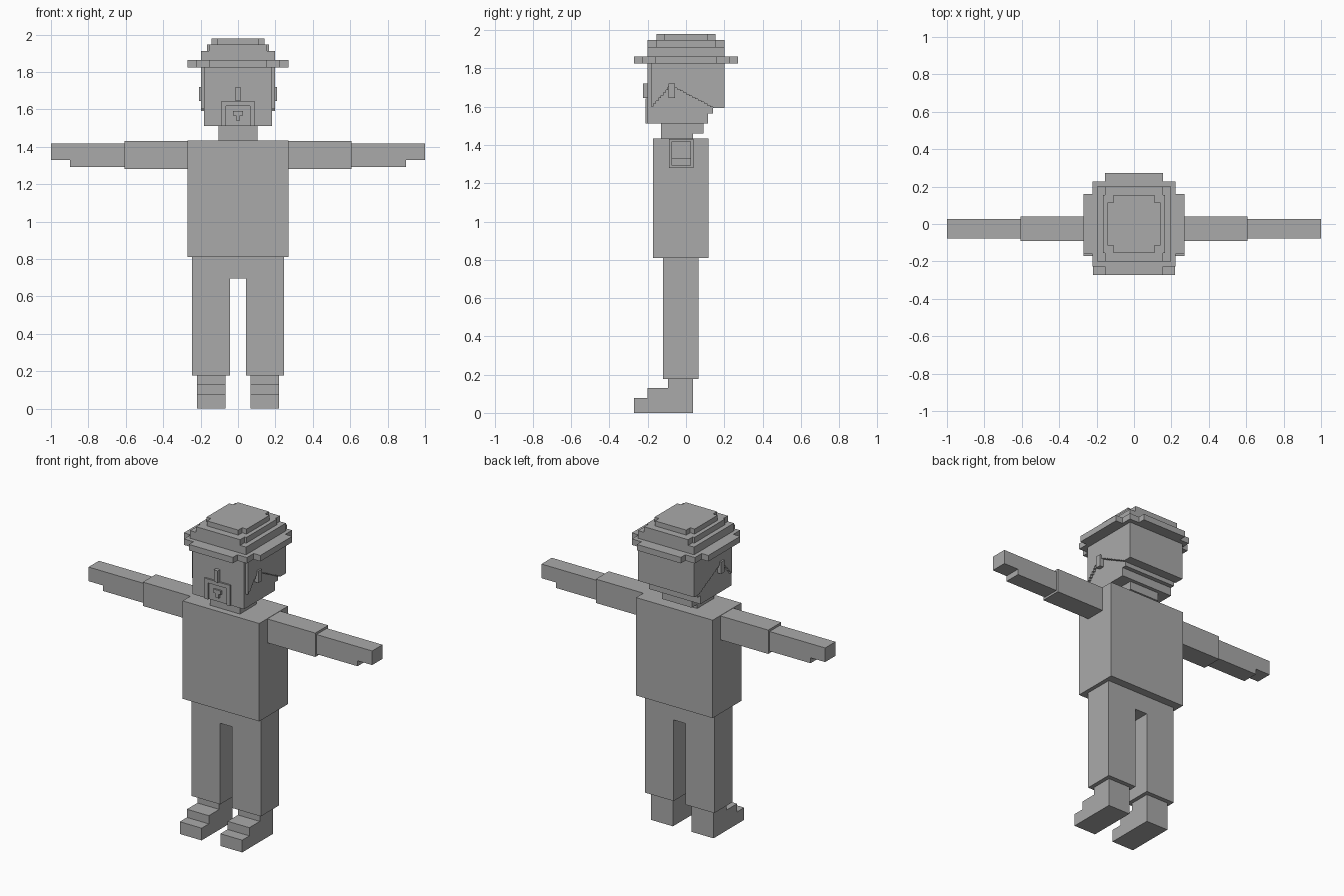
import bpy, bmesh

grey = bpy.data.materials.new("plain_grey")
grey.diffuse_color = (0.4, 0.4, 0.4, 1)


def prism(name, outline, axis, lo, hi):
    """Extrude a 2D outline along an axis: x takes (y,z), y takes (x,z), z takes (x,y)."""
    def place(p, d):
        return {"x": (d, p[0], p[1]), "y": (p[0], d, p[1]), "z": (p[0], p[1], d)}[axis]
    bm = bmesh.new()
    a = [bm.verts.new(place(p, lo)) for p in outline]
    b = [bm.verts.new(place(p, hi)) for p in outline]
    bm.faces.new(a)
    bm.faces.new(b)
    n = len(a)
    for i in range(n):
        j = (i + 1) % n
        bm.faces.new((a[i], a[j], b[j], b[i]))
    bmesh.ops.recalc_face_normals(bm, faces=bm.faces)
    mesh = bpy.data.meshes.new(name)
    bm.to_mesh(mesh)
    bm.free()
    mesh.materials.append(grey)
    ob = bpy.data.objects.new(name, mesh)
    bpy.context.collection.objects.link(ob)
    return ob


def box(name, x0, x1, y0, y1, z0, z1):
    return prism(name, [(x0, y0), (x1, y0), (x1, y1), (x0, y1)], "z", z0, z1)


def mirrored(ob):
    """Mirror a part across the body's centre line."""
    ob.modifiers.new("mirror", "MIRROR").use_axis[0] = True
    return ob


def stepped_plate(name, corner, z0, z1):
    """Plate whose four corners are notched; corner lists points of the +x +y quarter."""
    pts = list(corner)
    pts += [(-x, y) for x, y in reversed(corner)]
    pts += [(-x, -y) for x, y in corner]
    pts += [(x, -y) for x, y in reversed(corner)]
    return prism(name, pts, "z", z0, z1)


# Torso, trousers and neck
box("torso", -0.27, 0.27, -0.172, 0.117, 0.81, 1.434)
prism("trousers", [(-0.245, 0.178), (-0.042, 0.178), (-0.042, 0.695), (0.042, 0.695),
                   (0.042, 0.178), (0.245, 0.178), (0.245, 0.81), (-0.245, 0.81)],
      "y", -0.12, 0.065)
prism("neck", [(-0.13, 1.434), (0.037, 1.434), (0.037, 1.46), (0.092, 1.46),
               (0.092, 1.515), (-0.13, 1.515)], "x", -0.105, 0.105)

# Shoes stepping down to the toe
mirrored(prism("shoe", [(-0.272, 0), (0.037, 0), (0.037, 0.178), (-0.095, 0.178),
                        (-0.095, 0.13), (-0.2, 0.13), (-0.2, 0.078), (-0.272, 0.078)],
               "x", 0.066, 0.22))

# Sleeves, and forearms with a stepped hand
mirrored(box("sleeve", 0.27, 0.608, -0.09, 0.04, 1.28, 1.432))
mirrored(prism("forearm", [(0.608, 1.293), (0.897, 1.293), (0.897, 1.328), (1.0, 1.328),
                           (1.0, 1.418), (0.608, 1.418)], "y", -0.077, 0.027))

# Head with a stepped nape
prism("head", [(-0.2, 1.512), (0.115, 1.512), (0.115, 1.565), (0.142, 1.565),
               (0.142, 1.6), (0.142, 1.83), (-0.2, 1.83)], "x", -0.182, 0.182)

# Hair: solid cap whose lower edge climbs in small stairs to above the ear
front, peak, end = (-0.182, 1.595), (-0.08, 1.71), (0.142, 1.595)
edge = []
for (y0, z0), (y1, z1), n in ((front, peak, 8), (peak, end, 14)):
    for i in range(n):
        z = z0 + (z1 - z0) * (i + 0.5) / n
        edge += [(y0 + (y1 - y0) * i / n, z), (y0 + (y1 - y0) * (i + 1) / n, z)]
prism("hair", edge + [(0.142, 1.592), (0.2, 1.592), (0.2, 1.83), (-0.182, 1.83)],
      "x", -0.197, 0.197)

# Face: ears, nose, framed beard and chin patch
mirrored(box("ear", 0.18, 0.208, -0.092, -0.057, 1.645, 1.72))
box("nose", -0.014, 0.014, -0.224, -0.2, 1.645, 1.72)
prism("beard", [(-0.09, 1.512), (-0.065, 1.512), (-0.065, 1.618), (0.065, 1.618),
                (0.065, 1.512), (0.09, 1.512), (0.09, 1.643), (-0.09, 1.643)],
      "y", -0.211, -0.2)
prism("chin_patch", [(-0.012, 1.54), (0.012, 1.54), (0.012, 1.566), (0.026, 1.566),
                     (0.026, 1.59), (-0.026, 1.59), (-0.026, 1.566), (-0.012, 1.566)],
      "y", -0.211, -0.2)

# Hat: notched brim and three shrinking crown layers
stepped_plate("hat_brim", [(0.27, 0.16), (0.222, 0.16), (0.222, 0.228), (0.155, 0.228),
                           (0.155, 0.273)], 1.825, 1.863)
box("hat_band", -0.197, 0.197, -0.2, 0.2, 1.863, 1.912)
stepped_plate("hat_crown", [(0.167, 0.155), (0.155, 0.155), (0.155, 0.2)], 1.912, 1.948)
stepped_plate("hat_top", [(0.142, 0.115), (0.11, 0.115), (0.11, 0.155)], 1.948, 1.98)
